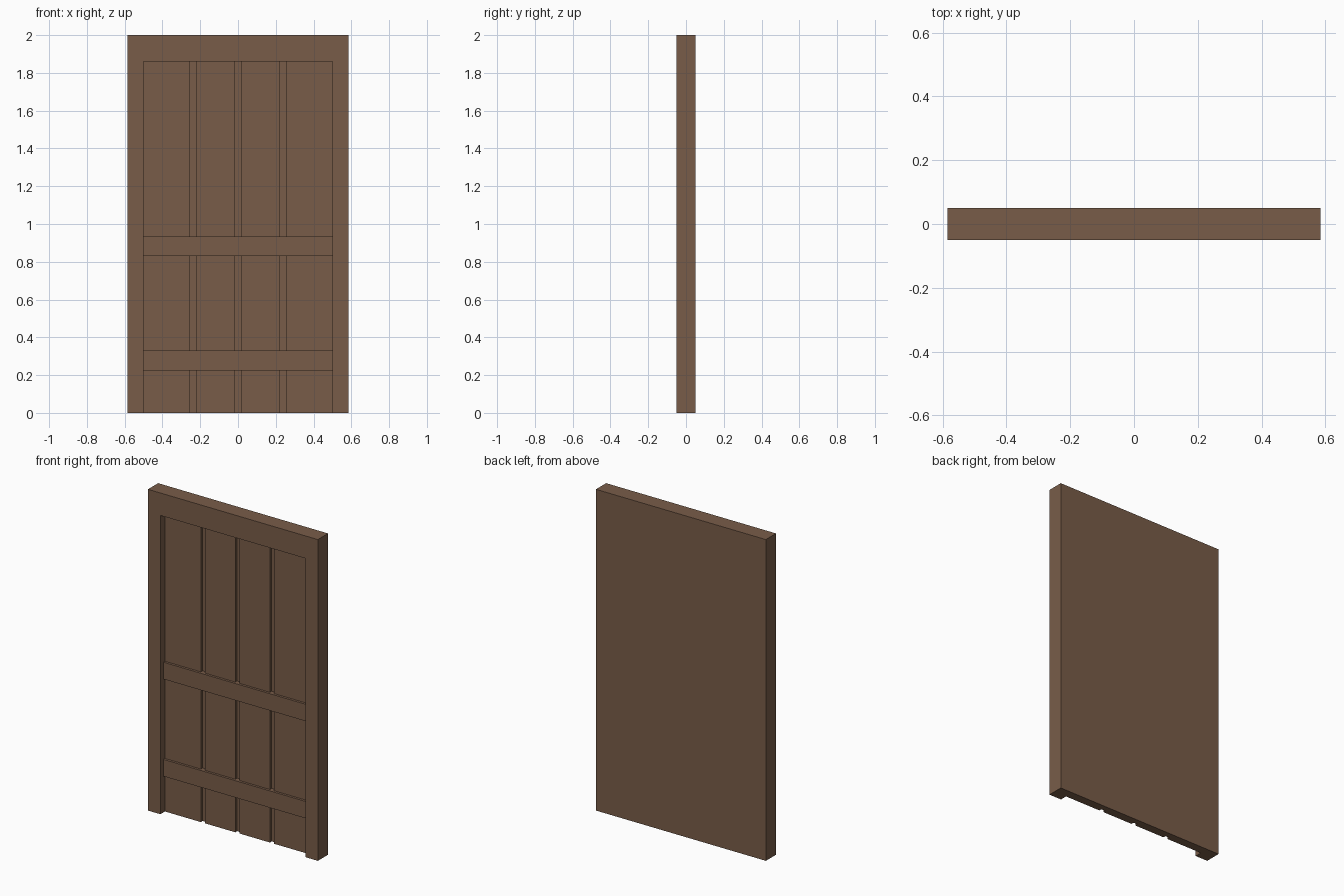
import bpy
import bmesh
from mathutils import Vector

cube = bpy.data.objects.get("Cube")
if cube:
    bpy.data.objects.remove(cube, do_unlink=True)

HALF_W, HEIGHT, HALF_T = 0.585, 2.0, 0.05
OPEN_X, OPEN_Z = 0.5, 1.86
PANEL_Y, GROOVE_Y, RAIL_Y = -0.005, 0.013, -0.02
GROOVE_PITCH, GROOVE_HALF = 0.238, 0.015

# One wood colour for the whole door
wood = bpy.data.materials.new("brown_wood")
wood.use_nodes = True
color = (0.19, 0.108, 0.066, 1.0)
wood.diffuse_color = color
bsdf = wood.node_tree.nodes["Principled BSDF"]
bsdf.inputs["Base Color"].default_value = color
bsdf.inputs["Roughness"].default_value = 0.8


def extrude_profile(name, points, offset):
    """Fill a closed outline and extrude it along offset."""
    bm = bmesh.new()
    face = bm.faces.new([bm.verts.new(p) for p in points])
    result = bmesh.ops.extrude_face_region(bm, geom=[face], use_keep_orig=True)
    moved = [g for g in result["geom"] if isinstance(g, bmesh.types.BMVert)]
    bmesh.ops.translate(bm, verts=moved, vec=Vector(offset))
    bmesh.ops.recalc_face_normals(bm, faces=bm.faces)
    mesh = bpy.data.meshes.new(name)
    bm.to_mesh(mesh)
    bm.free()
    mesh.materials.append(wood)
    obj = bpy.data.objects.new(name, mesh)
    bpy.context.collection.objects.link(obj)
    return obj


# Door frame: two posts and a header as one arch
arch = [(-HALF_W, 0), (-HALF_W, HEIGHT), (HALF_W, HEIGHT), (HALF_W, 0),
        (OPEN_X, 0), (OPEN_X, OPEN_Z), (-OPEN_X, OPEN_Z), (-OPEN_X, 0)]
extrude_profile("door_frame", [(x, -HALF_T, z) for x, z in arch],
                (0, 2 * HALF_T, 0))

# Recessed plank panel: plan outline with three grooves, extruded upward
plan = [(OPEN_X, HALF_T), (-OPEN_X, HALF_T), (-OPEN_X, PANEL_Y)]
for i in (-1, 0, 1):
    left, right = i * GROOVE_PITCH - GROOVE_HALF, i * GROOVE_PITCH + GROOVE_HALF
    plan += [(left, PANEL_Y), (left, GROOVE_Y), (right, GROOVE_Y), (right, PANEL_Y)]
plan.append((OPEN_X, PANEL_Y))
extrude_profile("plank_panel", [(x, y, 0) for x, y in plan], (0, 0, OPEN_Z))

# Horizontal rails across the planks
for name, low, high in (("lower_rail", 0.225, 0.33), ("middle_rail", 0.83, 0.935)):
    section = [(RAIL_Y, low), (RAIL_Y, high), (GROOVE_Y, high), (GROOVE_Y, low)]
    extrude_profile(name, [(-OPEN_X, y, z) for y, z in section],
                    (2 * OPEN_X, 0, 0))
